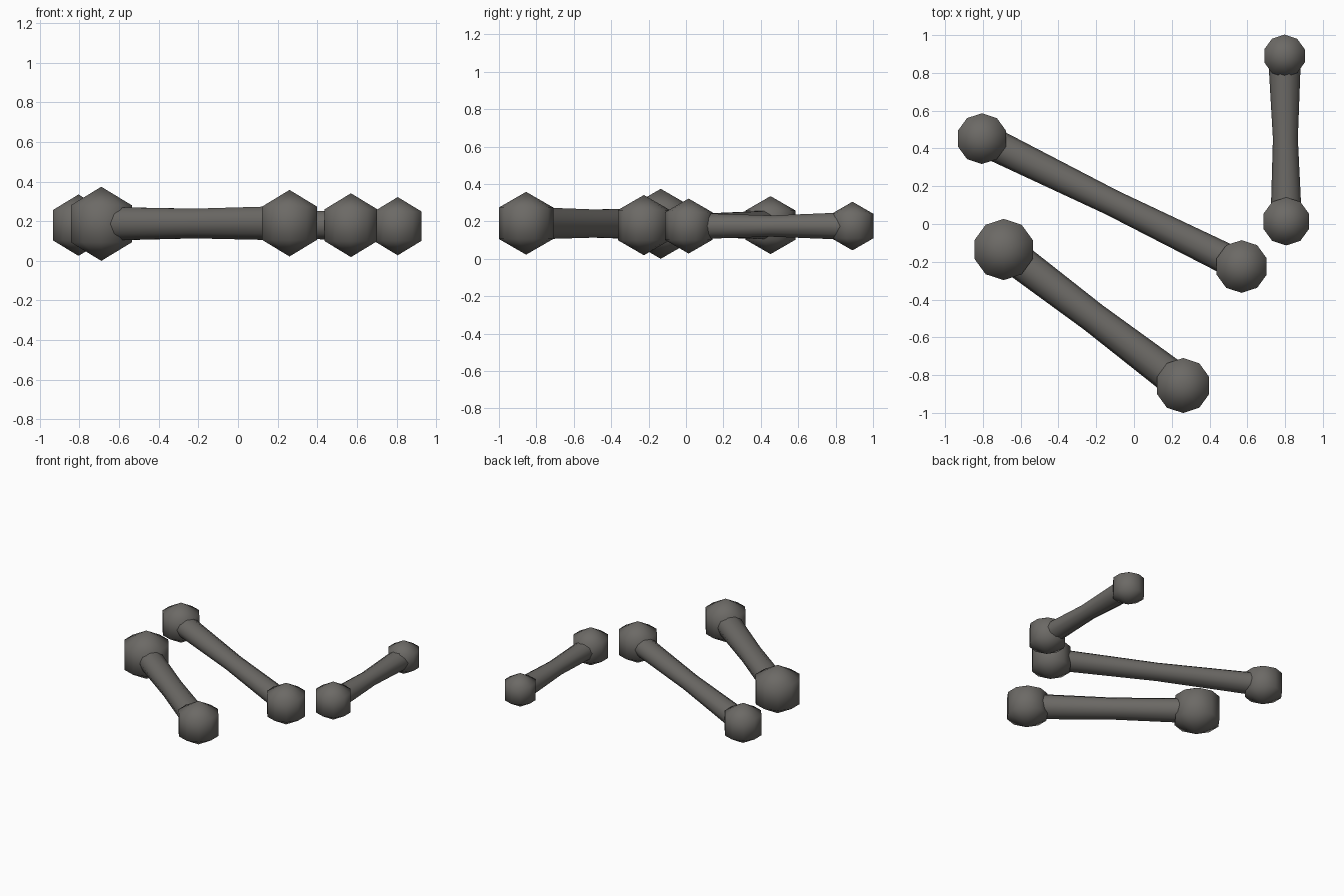
import bpy
import bmesh
import math
from mathutils import Vector

cube = bpy.data.objects.get("Cube")
if cube:
    bpy.data.objects.remove(cube, do_unlink=True)

SIDES = 10

mat = bpy.data.materials.new("dark_warm_grey")
mat.use_nodes = True
color = (0.15, 0.143, 0.132, 1)
mat.diffuse_color = color
mat.node_tree.nodes["Principled BSDF"].inputs["Base Color"].default_value = color


def finish(name, bm):
    """Turn a bmesh into a smooth shaded object."""
    bmesh.ops.recalc_face_normals(bm, faces=bm.faces)
    for f in bm.faces:
        f.smooth = len(f.verts) <= 4
    mesh = bpy.data.meshes.new(name)
    bm.to_mesh(mesh)
    bm.free()
    mesh.materials.append(mat)
    obj = bpy.data.objects.new(name, mesh)
    bpy.context.collection.objects.link(obj)
    return obj


def knob(name, center, radius):
    """Coarse ball with its poles pointing up and down."""
    bm = bmesh.new()
    bmesh.ops.create_uvsphere(bm, u_segments=SIDES, v_segments=3, radius=radius)
    finish(name, bm).location = center


def shaft(name, start, end, radii, flatten):
    """Tube of rings between two knobs, narrowest halfway."""
    bm = bmesh.new()
    across = (end - start).cross(Vector((0, 0, 1))).normalized()
    rings = []
    for i, r in enumerate(radii):
        c = start.lerp(end, i / (len(radii) - 1))
        ring = []
        for k in range(SIDES):
            a = math.tau * k / SIDES
            up = Vector((0, 0, math.sin(a) * flatten))
            ring.append(bm.verts.new(c + (across * math.cos(a) + up) * r))
        rings.append(ring)
    for a, b in zip(rings, rings[1:]):
        for k in range(SIDES):
            n = (k + 1) % SIDES
            bm.faces.new((a[k], a[n], b[n], b[k]))
    for ring in (rings[0], rings[-1]):
        bm.faces.new(ring)
    finish(name, bm)


def bone(name, start, end, knobs, radii, flatten):
    start, end = Vector(start), Vector(end)
    knob(name + "_knob_a", start, knobs[0])
    knob(name + "_knob_b", end, knobs[1])
    shaft(name + "_shaft", start, end, radii, flatten)


bone("front_bone", (-0.69, -0.135, 0.187), (0.26, -0.855, 0.19),
     (0.187, 0.168), (0.092, 0.081, 0.094), 0.97)
bone("middle_bone", (-0.805, 0.452, 0.18), (0.57, -0.225, 0.18),
     (0.155, 0.161), (0.087, 0.07, 0.083), 0.93)
bone("back_bone", (0.797, 0.89, 0.175), (0.806, 0.014, 0.175),
     (0.13, 0.147), (0.087, 0.066, 0.083), 0.9)
